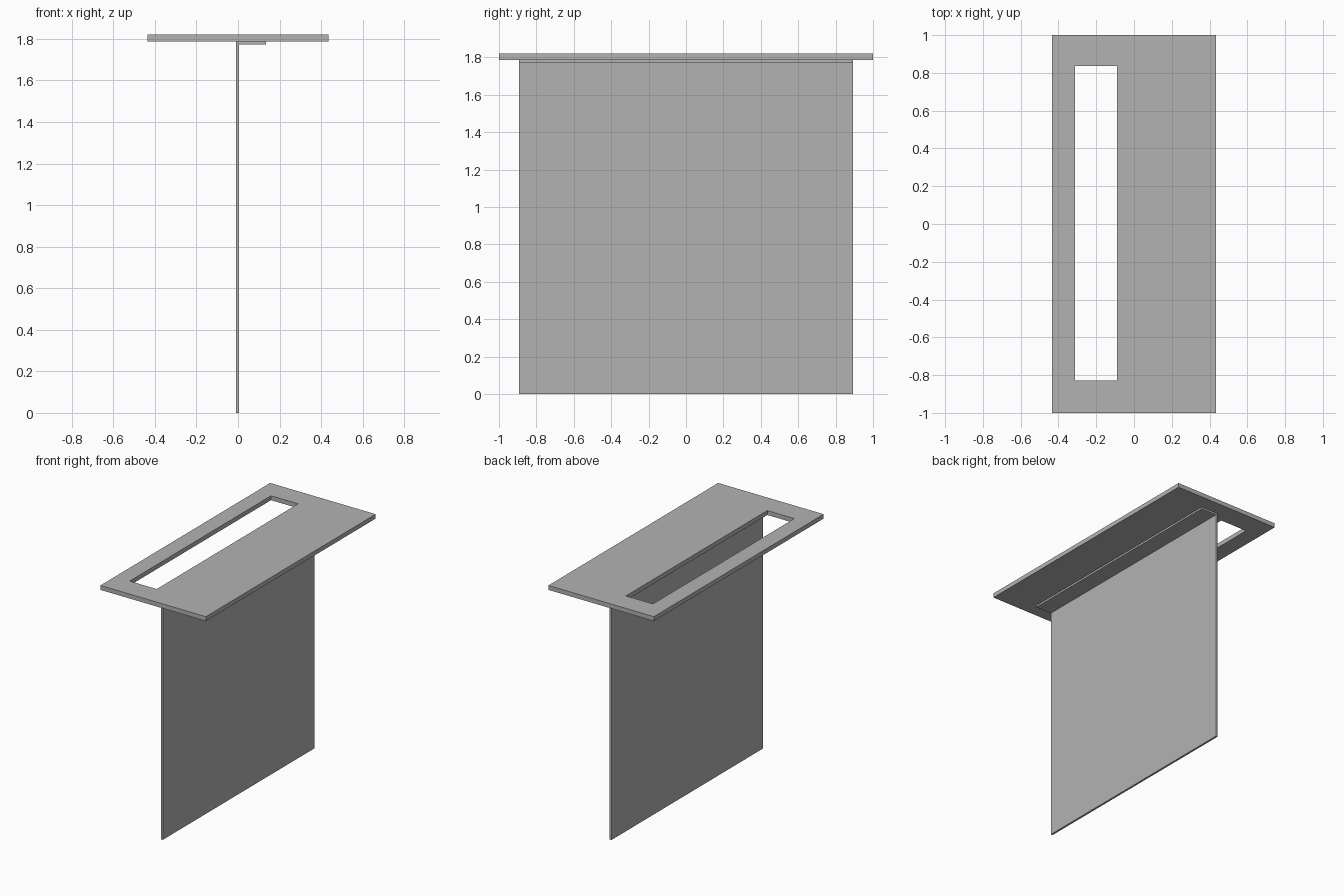
import bpy
import bmesh

# Remove the default object
cube = bpy.data.objects.get("Cube")
if cube:
    bpy.data.objects.remove(cube, do_unlink=True)

# Single plain grey
grey = bpy.data.materials.new("plain_grey")
grey.use_nodes = True
colour = (0.45, 0.45, 0.45, 1)
grey.diffuse_color = colour
grey.node_tree.nodes["Principled BSDF"].inputs["Base Color"].default_value = colour


def add_object(name, bm):
    bmesh.ops.recalc_face_normals(bm, faces=bm.faces)
    mesh = bpy.data.meshes.new(name)
    bm.to_mesh(mesh)
    bm.free()
    mesh.materials.append(grey)
    obj = bpy.data.objects.new(name, mesh)
    bpy.context.collection.objects.link(obj)
    return obj


def extrude_profile(name, points, axis, length):
    """Extrude a closed flat outline along an axis vector."""
    bm = bmesh.new()
    face = bm.faces.new([bm.verts.new(p) for p in points])
    new = bmesh.ops.extrude_face_region(bm, geom=[face], use_keep_orig=True)["geom"]
    verts = [g for g in new if isinstance(g, bmesh.types.BMVert)]
    bmesh.ops.translate(bm, verts=verts, vec=[a * length for a in axis])
    return add_object(name, bm)


# Upright panel with its folded mounting lip, as one L-shaped section
half_len = 0.892
panel_back, panel_front, lip_edge = -0.01, 0.005, 0.135
lip_under, top_under, top_z = 1.773, 1.787, 1.82
section = [(panel_back, 0), (panel_front, 0), (panel_front, lip_under),
           (lip_edge, lip_under), (lip_edge, top_under), (panel_back, top_under)]
extrude_profile("upright_panel_with_lip",
                [(x, -half_len, z) for x, z in section], (0, 1, 0), 2 * half_len)


# Tabletop: a ring of quads between the outer edge and the slot, given thickness
def rectangle(bm, x0, x1, y0, y1, z):
    return [bm.verts.new((x, y, z)) for x, y in
            ((x0, y0), (x1, y0), (x1, y1), (x0, y1))]


bm = bmesh.new()
loops = []
for z in (top_under, top_z):
    loops.append((rectangle(bm, -0.435, 0.435, -1, 1, z),
                  rectangle(bm, -0.313, -0.09, -0.829, 0.836, z)))
(low_out, low_in), (high_out, high_in) = loops
for a, b in ((low_out, low_in), (high_out, high_in),
             (low_out, high_out), (low_in, high_in)):
    for i in range(4):
        j = (i + 1) % 4
        bm.faces.new((a[i], a[j], b[j], b[i]))
add_object("slotted_top", bm)
